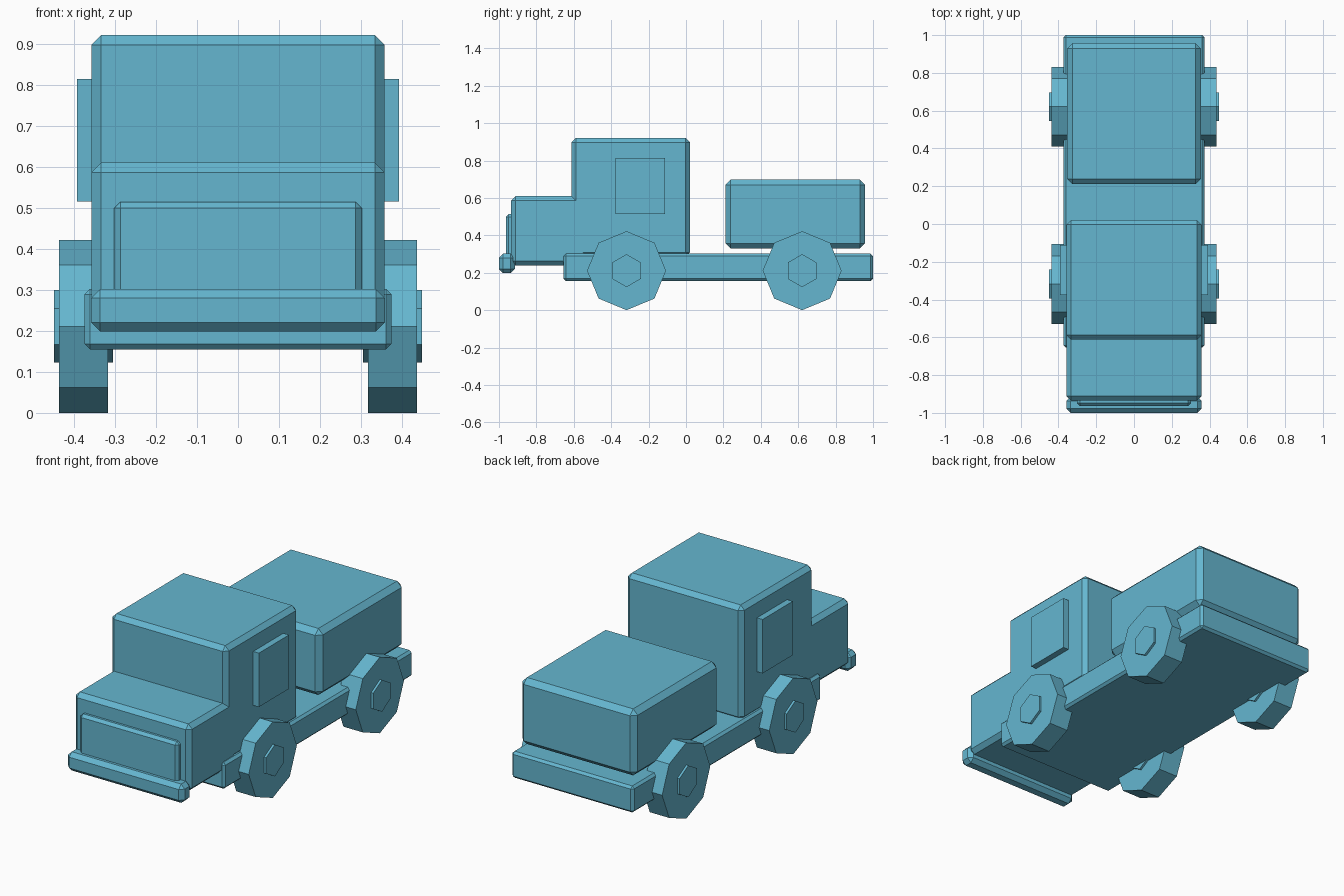
import bpy, bmesh, math
from mathutils import Matrix, Vector

cube = bpy.data.objects.get("Cube")
if cube:
    bpy.data.objects.remove(cube, do_unlink=True)

COLOUR = (0.13, 0.47, 0.63, 1)
paint = bpy.data.materials.new("sky_blue")
paint.use_nodes = True
paint.diffuse_color = COLOUR
paint.node_tree.nodes["Principled BSDF"].inputs["Base Color"].default_value = COLOUR


def finish(name, bm, bevel=0):
    """Chamfer the outward edges and link the mesh as a flat-shaded object."""
    bmesh.ops.recalc_face_normals(bm, faces=bm.faces)
    if bevel:
        edges = [e for e in bm.edges if e.is_convex]
        bmesh.ops.bevel(bm, geom=edges, offset=bevel, offset_type='OFFSET',
                        segments=1, affect='EDGES', clamp_overlap=True)
    mesh = bpy.data.meshes.new(name)
    bm.to_mesh(mesh)
    bm.free()
    mesh.materials.append(paint)
    obj = bpy.data.objects.new(name, mesh)
    bpy.context.scene.collection.objects.link(obj)
    return obj


def box(name, x, y, z, bevel=0):
    """Box spanning the given (low, high) ranges."""
    bm = bmesh.new()
    spans = (x, y, z)
    centre = Vector([(a + b) / 2 for a, b in spans])
    size = [b - a for a, b in spans]
    bmesh.ops.create_cube(bm, size=1, matrix=Matrix.LocRotScale(centre, None, size))
    return finish(name, bm, bevel)


def extrude_profile(name, outline, half_width, bevel):
    """Side outline in (y, z) extruded across the width."""
    bm = bmesh.new()
    face = bm.faces.new([bm.verts.new((-half_width, y, z)) for y, z in outline])
    new = bmesh.ops.extrude_face_region(bm, geom=[face])["geom"]
    verts = [g for g in new if isinstance(g, bmesh.types.BMVert)]
    bmesh.ops.translate(bm, verts=verts, vec=(2 * half_width, 0, 0))
    return finish(name, bm, bevel)


def disc(name, sides, radius, x, y, z):
    """Flat-sided cylinder lying along x."""
    bm = bmesh.new()
    place = Matrix.Translation((sum(x) / 2, y, z)) @ Matrix.Rotation(math.pi / 2, 4, 'Y')
    # Start each ring with a corner pointing along y
    turn = Matrix.Rotation(math.pi / 2, 4, 'Z')
    bmesh.ops.create_cone(bm, cap_ends=True, segments=sides, radius1=radius,
                          radius2=radius, depth=abs(x[1] - x[0]), matrix=place @ turn)
    return finish(name, bm)


# Chassis and front trim
box("chassis", (-0.374, 0.374), (-0.655, 1.0), (0.155, 0.302), 0.013)
box("bumper", (-0.358, 0.358), (-1.0, -0.915), (0.198, 0.302), 0.022)
box("grille", (-0.302, 0.302), (-0.963, -0.9), (0.26, 0.514), 0.015)

# Hood and cab in one stepped body
extrude_profile("cab_body", [
    (-0.935, 0.238), (-0.527, 0.238), (-0.527, 0.285), (0.021, 0.285),
    (0.021, 0.921), (-0.612, 0.921), (-0.612, 0.61), (-0.935, 0.61)], 0.357, 0.037)

# Cargo box
box("cargo_box", (-0.354, 0.354), (0.211, 0.957), (0.329, 0.698), 0.028)

# Windows, wheels and hubs on both sides
for side, s in (("left", 1), ("right", -1)):
    box(side + "_window", tuple(sorted((s * 0.33, s * 0.392))),
        (-0.377, -0.112), (0.515, 0.814))
    for end, y in (("front", -0.318), ("rear", 0.621)):
        disc(f"{end}_{side}_wheel", 8, 0.211, (s * 0.317, s * 0.436), y, 0.211)
        disc(f"{end}_{side}_hub", 6, 0.088, (s * 0.305, s * 0.449), y, 0.211)
